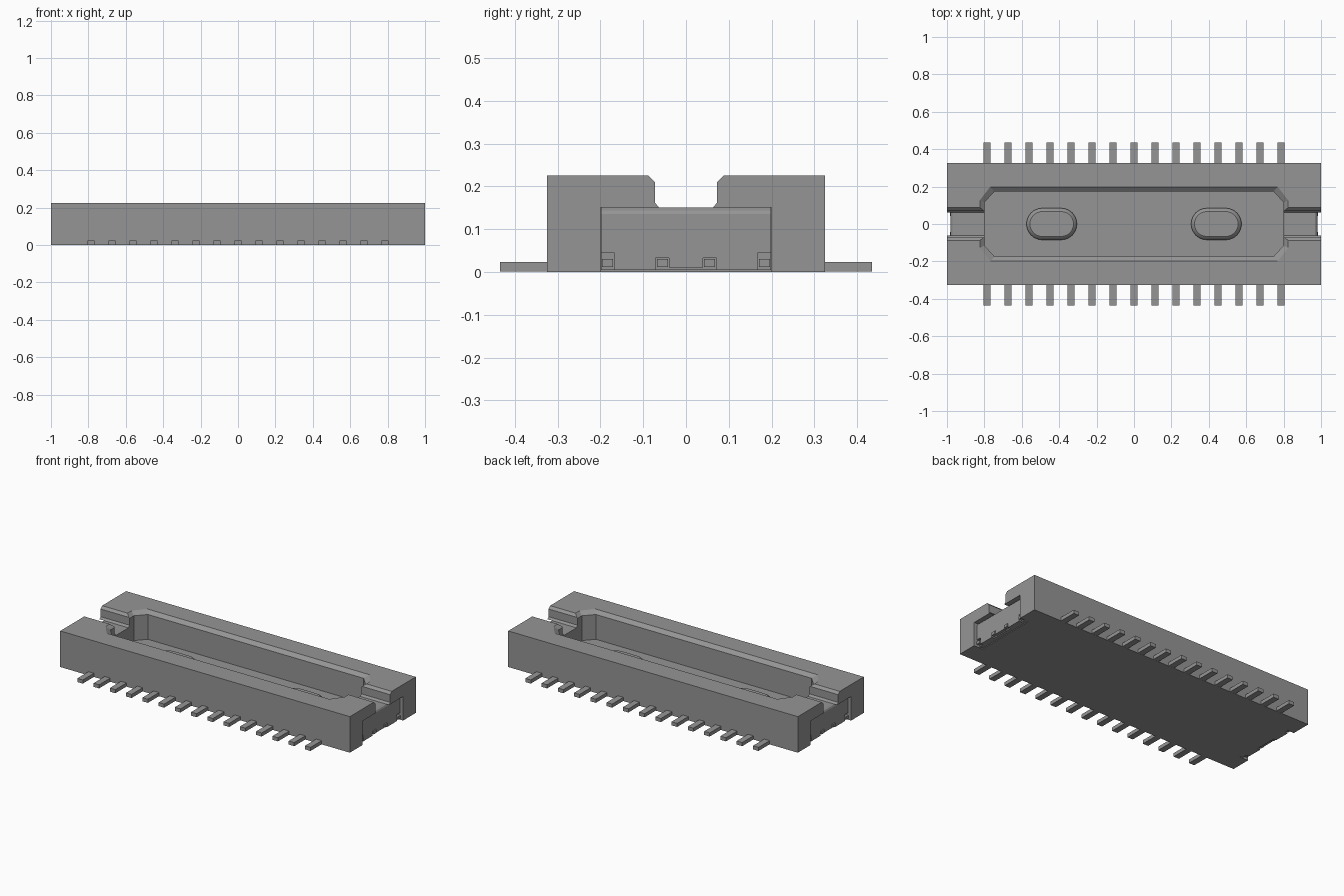
import bpy
import bmesh
import math

cube = bpy.data.objects.get("Cube")
if cube:
    bpy.data.objects.remove(cube, do_unlink=True)

grey = bpy.data.materials.new("mid grey")
grey.use_nodes = True
grey.diffuse_color = (0.3, 0.3, 0.3, 1)
grey.node_tree.nodes["Principled BSDF"].inputs["Base Color"].default_value = (0.3, 0.3, 0.3, 1)


def add_object(name, bm):
    bmesh.ops.recalc_face_normals(bm, faces=bm.faces)
    mesh = bpy.data.meshes.new(name)
    bm.to_mesh(mesh)
    bm.free()
    mesh.materials.append(grey)
    obj = bpy.data.objects.new(name, mesh)
    bpy.context.collection.objects.link(obj)
    return obj


def loft(name, rings):
    """Join matching rings of 3D points and cap both ends."""
    bm = bmesh.new()
    loops = [[bm.verts.new(p) for p in ring] for ring in rings]
    n = len(loops[0])
    for a, b in zip(loops, loops[1:]):
        for i in range(n):
            j = (i + 1) % n
            bm.faces.new((a[i], a[j], b[j], b[i]))
    bm.faces.new(loops[0])
    bm.faces.new(loops[-1])
    return add_object(name, bm)


def box(name, x0, x1, y0, y1, z0, z1):
    return loft(name, [[(x0, y0, z), (x1, y0, z), (x1, y1, z), (x0, y1, z)] for z in (z0, z1)])


def octagon(grow, z):
    a, b, c, d = 0.80 + grow, 0.745 + grow, 0.175 + grow, 0.115 + grow * 0.5
    return [(a, -d, z), (a, d, z), (b, c, z), (-b, c, z),
            (-a, d, z), (-a, -d, z), (-b, -c, z), (b, -c, z)]


def stadium(cx, half_length, radius, z, steps=12):
    points = []
    for side in (1, -1):
        for i in range(steps + 1):
            t = math.radians(-90 + 180 * i / steps) + (0 if side == 1 else math.pi)
            points.append((cx + side * half_length + radius * math.cos(t), radius * math.sin(t), z))
    return points


def cut(target, cutter):
    mod = target.modifiers.new("cut", "BOOLEAN")
    mod.operation = "DIFFERENCE"
    mod.solver = "EXACT"
    mod.object = cutter
    bpy.context.view_layer.objects.active = target
    bpy.ops.object.modifier_apply(modifier=mod.name)
    bpy.data.objects.remove(cutter, do_unlink=True)


# Housing with a chamfered eight-sided well
housing = box("housing", -1, 1, -0.325, 0.325, 0, 0.225)
cut(housing, loft("well_cutter", [octagon(0, 0.05), octagon(0, 0.205),
                                  octagon(0.024, 0.225), octagon(0.024, 0.3)]))

# Guide slots with bevelled lips, and the pockets in the end faces
half_slot = [(0.062, 0.15), (0.073, 0.162), (0.073, 0.21), (0.088, 0.225), (0.088, 0.3)]
slot = half_slot + [(-y, z) for y, z in reversed(half_slot)]
for s in (-1, 1):
    cut(housing, loft("slot_cutter", [[(s * x, y, z) for y, z in slot] for x in (0.7, 1.1)]))
    x0, x1 = sorted((s * 0.94, s * 1.1))
    cut(housing, box("pocket_cutter", x0, x1, -0.2, 0.2, -0.1, 0.15))

# Rounded locating pads on the well floor
for s, side in ((-1, "right"), (1, "left")):
    rings = [(0.085, 0.045), (0.085, 0.065), (0.078, 0.077), (0.067, 0.085), (0.060, 0.085)]
    loft(side + "_pad", [stadium(s * 0.44, 0.05, r, z) for r, z in rings])

# Solder clips set in both ends: bent upper edge and notched lower edge
profile = [(0.935, 0.004), (0.98, 0.004), (0.98, 0.135), (0.976, 0.144), (0.967, 0.15), (0.935, 0.15)]
for s, side in ((-1, "right"), (1, "left")):
    clip = loft(side + "_clip", [[(s * x, y, z) for x, z in profile] for y in (-0.199, 0.199)])
    x0, x1 = sorted((s * 0.962, s * 1.1))
    notches = [(-0.199, -0.168, 0.045), (0.168, 0.199, 0.045), (-0.071, -0.04, 0.033),
               (0.04, 0.071, 0.033), (-0.045, 0.045, 0.01)]
    for y0, y1, top in notches:
        cut(clip, box("notch_cutter", x0, x1, y0, y1, -0.1, top))
    # Feet standing in the notches
    fx0, fx1 = sorted((s * 0.945, s * 0.985))
    for y in (-0.183, -0.055, 0.055, 0.183):
        box(side + "_clip_foot", fx0, fx1, y - 0.013, y + 0.013, 0.012, 0.03)

# Two rows of fifteen contact pins
for s, row in ((-1, "front"), (1, "back")):
    y0, y1 = sorted((s * 0.31, s * 0.435))
    for i in range(15):
        x = (i - 7) * 0.1123
        box(row + "_pin", x - 0.019, x + 0.019, y0, y1, 0.0005, 0.023)

# Centre lies on the origin and the base on z = 0
for obj in bpy.data.objects:
    if obj.type == "MESH" and obj.name.endswith("pad"):
        bpy.context.view_layer.objects.active = obj
        obj.select_set(True)
bpy.ops.object.shade_smooth_by_angle(angle=math.radians(25))
